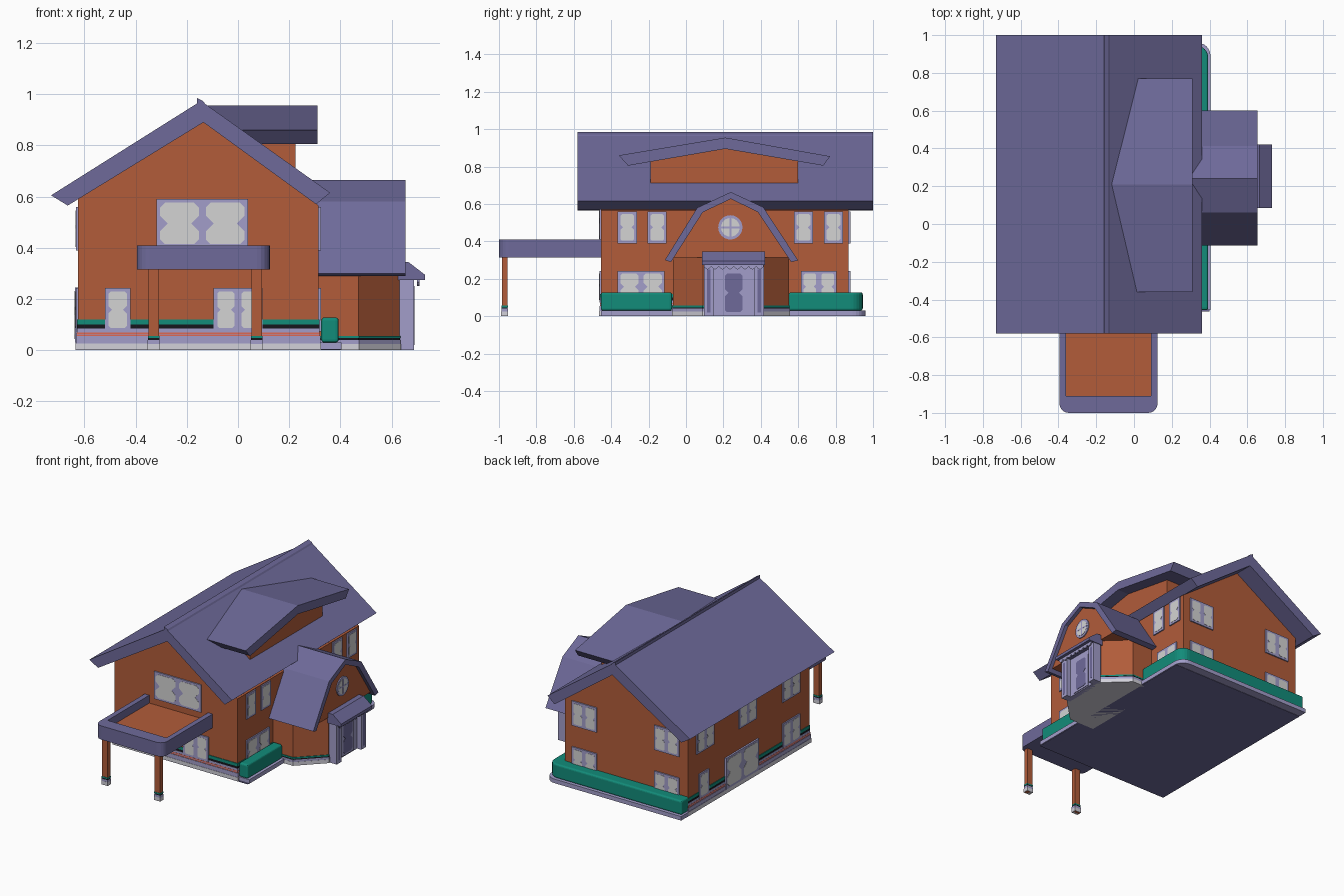
import bpy, bmesh, math

if "Cube" in bpy.data.objects:
    bpy.data.objects.remove(bpy.data.objects["Cube"])


def srgb(r, g, b):
    lin = lambda c: c / 12.92 if c <= 0.04045 else ((c + 0.055) / 1.055) ** 2.4
    return (lin(r / 255), lin(g / 255), lin(b / 255), 1)


def material(name, r, g, b):
    m = bpy.data.materials.new(name)
    m.diffuse_color = srgb(r, g, b)
    m.use_nodes = True
    m.node_tree.nodes["Principled BSDF"].inputs["Base Color"].default_value = m.diffuse_color
    return m


PURPLE = material("roof purple", 110, 106, 154)
TRIM = material("lavender trim", 162, 158, 202)
BRICK = material("brick orange", 178, 92, 58)
GREEN = material("hedge green", 18, 140, 122)
RED = material("stripe red", 222, 104, 84)
BLACK = material("stripe black", 22, 22, 28)
GLASS = material("window grey", 212, 212, 212)
WHITE = material("plinth white", 210, 209, 218)


def prism(name, pts, axis, a, b, mat, bevel=0):
    """Extrude a 2D outline along an axis: x uses (y,z), y uses (x,z), z uses (x,y)."""
    put = {"x": lambda u, v: (a, u, v), "y": lambda u, v: (u, a, v), "z": lambda u, v: (u, v, a)}[axis]
    bm = bmesh.new()
    face = bm.faces.new([bm.verts.new(put(u, v)) for u, v in pts])
    ext = bmesh.ops.extrude_face_region(bm, geom=[face])
    i = "xyz".index(axis)
    for v in ext["geom"]:
        if isinstance(v, bmesh.types.BMVert):
            v.co[i] = b
    bmesh.ops.recalc_face_normals(bm, faces=bm.faces)
    me = bpy.data.meshes.new(name)
    bm.to_mesh(me)
    bm.free()
    me.materials.append(mat)
    ob = bpy.data.objects.new(name, me)
    bpy.context.collection.objects.link(ob)
    if bevel:
        mod = ob.modifiers.new("bevel", "BEVEL")
        mod.width, mod.segments, mod.limit_method = bevel, 3, "ANGLE"
    return ob


def rect(u0, u1, v0, v1):
    return [(u0, v0), (u1, v0), (u1, v1), (u0, v1)]


def arc(cx, cy, r, a0, a1, n):
    return [(cx + r * math.cos(math.radians(a0 + (a1 - a0) * i / n)),
             cy + r * math.sin(math.radians(a0 + (a1 - a0) * i / n))) for i in range(n + 1)]


def pane_outline(u0, u1, v0, v1):
    """Pane with clipped corners and a notch halfway up each side."""
    c, n, m = (u1 - u0) * 0.12, (u1 - u0) * 0.2, (v0 + v1) / 2
    return [(u0 + c, v0), (u1 - c, v0), (u1, v0 + c), (u1, m - n), (u1 - n, m), (u1, m + n), (u1, v1 - c),
            (u1 - c, v1), (u0 + c, v1), (u0, v1 - c), (u0, m + n), (u0 + n, m), (u0, m - n), (u0, v0 + c)]


def window(name, axis, wall, side, u0, u1, z0, z1, panes, out=0.0085):
    prism(name + "_frame", rect(u0, u1, z0, z1), axis, wall, wall + side * out, TRIM)
    rim, w = 0.014, (u1 - u0) / panes
    for i in range(panes):
        prism(f"{name}_pane_{i + 1}",
              pane_outline(u0 + i * w + rim, u0 + (i + 1) * w - rim, z0 + rim, z1 - rim),
              axis, wall + side * (out - 0.003), wall + side * (out + 0.0015), GLASS)


def bands(name, outline, layers):
    """Stack coloured layers (bottom, top, growth, material) around an outline function."""
    for i, (z0, z1, g, mat) in enumerate(layers):
        prism(f"{name}_band_{i + 1}", outline(g), "z", z0, z1, mat)


# Main house body
prism("house_walls", [(-0.625, 0.01), (0.315, 0.01), (0.315, 0.565), (-0.135, 0.892), (-0.625, 0.592)],
      "y", -0.455, 0.87, BRICK)
bands("house", lambda g: rect(-0.625 - g, 0.315 + g, -0.455 - g, 0.87 + g), [
    (0.003, 0.027, 0.010, WHITE), (0.027, 0.055, 0.008, TRIM), (0.055, 0.061, 0.005, RED),
    (0.061, 0.064, 0.005, TRIM), (0.064, 0.070, 0.005, RED), (0.070, 0.085, 0.004, TRIM),
    (0.085, 0.100, 0.003, BLACK), (0.100, 0.120, 0.004, GREEN)])

# Main roof and ridge cap
prism("main_roof", [(-0.73, 0.605), (-0.665, 0.565), (-0.135, 0.89), (0.305, 0.57), (0.36, 0.615),
                    (-0.135, 0.967), (-0.155, 0.967)], "y", -0.58, 1.0, PURPLE)
prism("ridge_cap", [(-0.16, 0.985), (-0.16, 0.955), (-0.12, 0.95), (-0.135, 0.972)], "y", -0.58, 1.0, PURPLE)

# Dormer
prism("dormer_walls", [(-0.19, 0.68), (0.6, 0.68), (0.6, 0.83), (0.21, 0.897), (-0.19, 0.83)],
      "x", -0.05, 0.225, BRICK)
prism("dormer_roof", [(-0.36, 0.86), (-0.31, 0.805), (0.21, 0.895), (0.735, 0.805), (0.77, 0.855),
                      (0.21, 0.955)], "x", -0.12, 0.31, PURPLE)


# Entry porch with clipped corners and a gambrel roof
def porch_outline(g):
    return [(0.28, -0.07 - g), (0.47 + g / 2, -0.07 - g), (0.63 + g, 0.09 - g / 2),
            (0.63 + g, 0.40 + g / 2), (0.47 + g / 2, 0.55 + g), (0.28, 0.55 + g)]


LOW_BANDS = [(0.0, 0.025, 0.006, WHITE), (0.025, 0.04, 0.005, TRIM),
             (0.04, 0.047, 0.003, BLACK), (0.047, 0.056, 0.004, GREEN)]
prism("porch_walls", porch_outline(0), "z", 0.01, 0.316, BRICK)
bands("porch", porch_outline, LOW_BANDS)
prism("porch_gable", [(-0.07, 0.313), (0.555, 0.313), (0.395, 0.563), (0.24, 0.635), (0.083, 0.563)],
      "x", 0.25, 0.63, BRICK)
prism("porch_roof", [(-0.113, 0.30), (-0.08, 0.29), (0.09, 0.556), (0.24, 0.627), (0.385, 0.556),
                     (0.562, 0.29), (0.60, 0.298), (0.413, 0.583), (0.24, 0.664), (0.06, 0.58)],
      "x", 0.25, 0.655, PURPLE)

# Round gable window
prism("round_window_frame", arc(0.237, 0.475, 0.065, 0, 345, 23), "x", 0.63, 0.637, TRIM)
prism("round_window_pane", arc(0.237, 0.475, 0.05, 0, 345, 23), "x", 0.63, 0.6385, GLASS)
prism("round_window_bar_upright", rect(0.232, 0.242, 0.425, 0.525), "x", 0.63, 0.6395, TRIM)
prism("round_window_bar_level", rect(0.187, 0.287, 0.47, 0.48), "x", 0.63, 0.6392, TRIM)

# Front door, pillars and canopy
prism("door_surround", rect(0.10, 0.41, 0.0, 0.276), "x", 0.62, 0.655, TRIM)
prism("door_leaf", rect(0.185, 0.325, 0.008, 0.24), "x", 0.65, 0.660, TRIM)
prism("door_panel", pane_outline(0.208, 0.302, 0.022, 0.228), "x", 0.655, 0.6625, PURPLE)
for k, y in enumerate((0.096, 0.365)):
    prism(f"door_pillar_{k + 1}", rect(y, y + 0.052, 0.0, 0.276), "x", 0.63, 0.688, TRIM)
    prism(f"door_pillar_inlay_{k + 1}", rect(y + 0.017, y + 0.035, 0.02, 0.25), "x", 0.68, 0.690, PURPLE)
scallops = [(0.095 + 0.32 * i / 48, 0.266 - 0.016 * abs(math.sin(math.pi * i / 6))) for i in range(49)]
prism("canopy_scallops", scallops + [(0.415, 0.278), (0.095, 0.278)], "x", 0.700, 0.709, TRIM)
prism("door_canopy", [(0.62, 0.345), (0.665, 0.345), (0.73, 0.295), (0.73, 0.275), (0.62, 0.275)],
      "y", 0.085, 0.422, PURPLE)

# Hedge and its plinth along the right and back
prism("hedge_plinth", [(-0.635, -0.455), (0.405, -0.455)] + arc(0.335, 0.89, 0.07, 0, 90, 6) + [(-0.635, 0.96)],
      "z", 0.002, 0.03, TRIM)
prism("ground_plate", rect(-0.634, 0.40, -0.464, 0.90), "z", 0.0, 0.004, PURPLE)
prism("hedge_front", rect(0.325, 0.393, -0.455, -0.075), "z", 0.03, 0.128, GREEN, 0.012)
prism("hedge_back", [(0.30, 0.55), (0.393, 0.55)] + arc(0.328, 0.88, 0.065, 0, 90, 6)
      + [(-0.628, 0.945), (-0.628, 0.86), (0.30, 0.86)], "z", 0.03, 0.128, GREEN, 0.012)

# Front balcony
outer = [(-0.395, -0.45)] + arc(-0.345, -0.95, 0.05, 180, 270, 5) + arc(0.075, -0.95, 0.05, 270, 360, 5) \
    + [(0.125, -0.45)]
prism("balcony_slab", outer, "z", 0.315, 0.35, PURPLE)
prism("balcony_parapet", outer + [(0.09, -0.45), (0.09, -0.91), (-0.36, -0.91), (-0.36, -0.45)],
      "z", 0.33, 0.41, PURPLE)
prism("balcony_floor", rect(-0.36, 0.09, -0.91, -0.45), "z", 0.348, 0.356, BRICK)
for k, x in enumerate((-0.35, 0.052)):
    prism(f"balcony_post_{k + 1}", rect(x, x + 0.042, -0.985, -0.955), "z", 0.0, 0.316, BRICK)
    bands(f"balcony_post_{k + 1}", lambda g: rect(x - g / 2, x + 0.042 + g / 2, -0.985 - g / 2, -0.955 + g / 2),
          LOW_BANDS)

# Windows: front, right, back and left walls
window("front_balcony_door", "y", -0.455, -1, -0.318, 0.04, 0.40, 0.59, 2)
window("front_low_window_1", "y", -0.455, -1, -0.52, -0.42, 0.073, 0.243, 1)
window("front_low_window_2", "y", -0.455, -1, -0.095, 0.095, 0.073, 0.243, 2)
for k, y in enumerate((-0.365, -0.205, 0.578, 0.738)):
    window(f"right_high_window_{k + 1}", "x", 0.315, 1, y, y + 0.102, 0.39, 0.56, 1)
for k, (y0, y1) in enumerate(((-0.365, -0.115), (0.615, 0.805))):
    window(f"right_low_window_{k + 1}", "x", 0.315, 1, y0, y1, 0.073, 0.243, 2)
for k, x in enumerate((-0.56, 0.07)):
    window(f"back_high_window_{k + 1}", "y", 0.87, 1, x, x + 0.19, 0.39, 0.56, 2)
    window(f"back_low_window_{k + 1}", "y", 0.87, 1, x, x + 0.19, 0.073, 0.243, 2)
for k, y in enumerate((-0.345, 0.13, 0.595)):
    window(f"left_high_window_{k + 1}", "x", -0.625, -1, y, y + 0.19, 0.39, 0.56, 2)
window("left_low_window_1", "x", -0.625, -1, -0.345, -0.155, 0.073, 0.243, 2)
window("left_low_window_2", "x", -0.625, -1, 0.65, 0.755, 0.073, 0.243, 1)
window("left_patio_door", "x", -0.625, -1, 0.11, 0.47, 0.03, 0.245, 2, 0.012)
